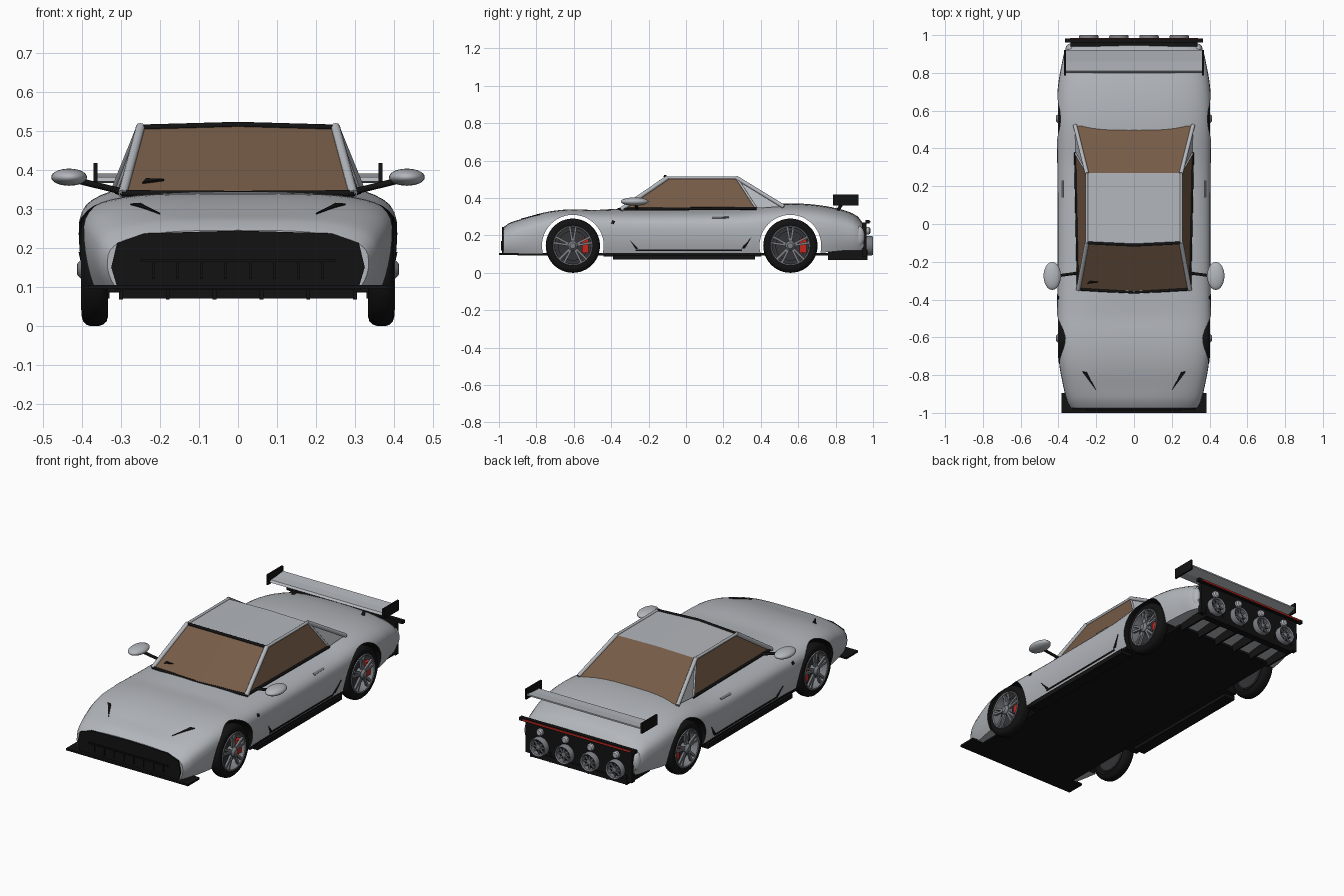
import bpy, bmesh, math
from mathutils import Vector, Matrix

if "Cube" in bpy.data.objects:
    bpy.data.objects.remove(bpy.data.objects["Cube"])


def material(name, r, g, b):
    m = bpy.data.materials.new(name)
    m.diffuse_color = (r, g, b, 1)
    m.use_nodes = True
    m.node_tree.nodes["Principled BSDF"].inputs["Base Color"].default_value = m.diffuse_color
    return m


SILVER = material("silver paint", 0.45, 0.47, 0.50)
BLACK = material("black trim", 0.006, 0.006, 0.006)
GLASS = material("brown glass", 0.18, 0.105, 0.062)
RED = material("red", 0.55, 0.02, 0.015)
RIM = material("rim grey", 0.20, 0.21, 0.23)
DARK = material("dark metal", 0.035, 0.035, 0.04)


def make(name, bm, mats, mirror=False, smooth=None, y=0):
    bmesh.ops.recalc_face_normals(bm, faces=bm.faces)
    me = bpy.data.meshes.new(name)
    bm.to_mesh(me)
    bm.free()
    o = bpy.data.objects.new(name, me)
    bpy.context.collection.objects.link(o)
    for m in mats if isinstance(mats, list) else [mats]:
        me.materials.append(m)
    o.location.y = y
    if mirror:
        o.modifiers.new("mirror", 'MIRROR')
    if smooth:
        shade(o, smooth)
    return o


def shade(o, deg):
    bpy.ops.object.select_all(action='DESELECT')
    o.select_set(True)
    bpy.context.view_layer.objects.active = o
    bpy.ops.object.shade_smooth_by_angle(angle=math.radians(deg))


def add_box(bm, x0, x1, y0, y1, z0, z1, mat=Matrix()):
    c = Vector(((x0 + x1) / 2, (y0 + y1) / 2, (z0 + z1) / 2))
    bmesh.ops.create_cube(bm, size=1, matrix=mat @ Matrix.Translation(c)
                          @ Matrix.Diagonal((x1 - x0, y1 - y0, z1 - z0, 1)))


def box(name, mats, *dims, mirror=False):
    bm = bmesh.new()
    add_box(bm, *dims)
    return make(name, bm, mats, mirror)


def rods(name, mat, pts, r, mirror=False):
    bm = bmesh.new()
    for a, b in zip(pts, pts[1:]):
        a, b = Vector(a), Vector(b)
        d = b - a
        bmesh.ops.create_cone(bm, cap_ends=True, segments=10, radius1=r, radius2=r, depth=d.length + r * 0.6,
                              matrix=Matrix.Translation((a + b) / 2) @ d.to_track_quat('Z', 'Y').to_matrix().to_4x4())
    return make(name, bm, mat, mirror, 40)


def add_lathe(bm, prof, mat, seg=40):
    # revolve (radius, distance) points around the local x axis
    rings = [[bm.verts.new(mat @ Vector((d, r * math.cos(i * math.tau / seg), r * math.sin(i * math.tau / seg))))
              for i in range(seg)] for r, d in prof]
    for a, b in zip(rings, rings[1:]):
        for i in range(seg):
            j = (i + 1) % seg
            bm.faces.new((a[i], a[j], b[j], b[i]))
    bmesh.ops.remove_doubles(bm, verts=[v for g in rings for v in g], dist=1e-5)


def plate(name, mat, pts, mirror=True, thick=0.007):
    bm = bmesh.new()
    bm.faces.new([bm.verts.new(p) for p in pts])
    o = make(name, bm, mat)
    s = o.modifiers.new("thickness", 'SOLIDIFY')
    s.thickness, s.offset = thick, 0
    if mirror:
        o.modifiers.new("mirror", 'MIRROR')
    return o


# Body stations: y, half width, bottom, widest height, top
ST = [(-.975, .335, .10, .16, .245), (-.95, .35, .10, .17, .268), (-.88, .37, .10, .19, .30),
      (-.75, .395, .10, .22, .338), (-.62, .408, .10, .23, .353), (-.45, .408, .10, .23, .347),
      (-.3, .405, .10, .23, .343), (0, .405, .10, .23, .343), (.3, .406, .10, .23, .35),
      (.5, .41, .10, .24, .37), (.62, .41, .105, .24, .37), (.75, .40, .11, .23, .356),
      (.86, .38, .12, .21, .33), (.92, .365, .12, .20, .30), (.95, .345, .12, .18, .26)]


def station(y):
    i = max(k for k in range(len(ST) - 1) if ST[k][0] <= y + 1e-6 or k == 0)
    a, b = ST[i], ST[i + 1]
    p, q = ST[max(i - 1, 0)], ST[min(i + 2, len(ST) - 1)]
    h = b[0] - a[0]
    t = (y - a[0]) / h
    out = []
    for k in range(1, 5):
        m0 = (b[k] - p[k]) / (b[0] - p[0]) * h
        m1 = (q[k] - a[k]) / (q[0] - a[0]) * h
        out.append((2*t**3 - 3*t*t + 1) * a[k] + (t**3 - 2*t*t + t) * m0 + (3*t*t - 2*t**3) * b[k] + (t**3 - t*t) * m1)
    return out


def dip(x, w, y):
    f = min(1, max(0, (-.35 - y) / .15)) * min(1, (y + .975) / .1)
    return .014 * f * (1 - (x / w) ** 2)


def top_at(x, y):
    w, zb, zm, zt = station(y)
    return (x, y, zm + (zt - zm) * (1 - (x / w) ** 3) ** (1 / 3) - dip(x, w, y) + .002)


def side_at(y, z):
    w, zb, zm, zt = station(y)
    x = w * (1 - ((z - zm) / (zt - zm)) ** 3) ** (1 / 3) if z > zm else w * (1 - .06 * ((zm - z) / (zm - zb)) ** 2)
    return (x + .001, y, z)


# Body shell lofted along its length
bm = bmesh.new()
rings = []
N = 64
for s in range(N + 1):
    y = -.975 + 1.925 * s / N
    w, zb, zm, zt = station(y)
    half = [(w * (1 - .06 * t * t), zm - (zm - zb) * t) for t in (1, .75, .5, .25)]
    for i in range(13):
        a = math.pi / 2 * i / 12
        x = w * max(0, math.cos(a)) ** (2 / 3)
        half.append((x, zm + (zt - zm) * math.sin(a) ** (2 / 3) - dip(x, w, y) * math.sin(a)))
    half[-1] = (0, half[-1][1])
    ring = half + [(-x, z) for x, z in reversed(half[:-1])]
    rings.append([bm.verts.new((x, y, z)) for x, z in ring])
for a, b in zip(rings, rings[1:]):
    for i in range(len(a)):
        j = (i + 1) % len(a)
        bm.faces.new((a[i], a[j], b[j], b[i]))
bm.faces.new(rings[0])
bm.faces.new(rings[-1])
body = make("body", bm, [SILVER, BLACK])

# Wheel arches cut through the body with black linings
for y in (-.605, .558):
    bm = bmesh.new()
    add_lathe(bm, [(0, -.6), (.165, -.6), (.165, .6), (0, .6)], Matrix.Translation((0, y, .145)), 48)
    for f in bm.faces:
        f.material_index = 1
    cutter = make("arch cutter", bm, [SILVER, BLACK])
    cutter.hide_render = True
    mod = body.modifiers.new("arch", 'BOOLEAN')
    mod.operation, mod.solver, mod.object = 'DIFFERENCE', 'EXACT', cutter
    bpy.context.view_layer.objects.active = body
    bpy.ops.object.modifier_apply(modifier=mod.name)
    bpy.data.objects.remove(cutter)
shade(body, 35)

# Cabin: glass, roof and rear pillars
FB, FT, RT, RB, GB = (.295, -.345, .34), (.25, -.10, .508), (.25, .27, .508), (.312, .52, .355), (.31, .375, .345)
bm = bmesh.new()
V = {}
for k, p in dict(fb=FB, ft=FT, rt=RT, rb=RB, gb=GB).items():
    V[k] = bm.verts.new(p)
    V[k + "m"] = bm.verts.new((-p[0], p[1], p[2]))
for k, p in dict(fbc=(0, -.362, .338), ftc=(0, -.112, .515), rtc=(0, .27, .513), rbc=(0, .52, .355)).items():
    V[k] = bm.verts.new(p)
for s in ("", "m"):
    for keys, mi in ((("fb", "ft"), ("ftc", "fbc"), 1), (("rt", "rb"), ("rbc", "rtc"), 1), (("ft", "rt"), ("rtc", "ftc"), 0),
                     (("fb", "ft", "rt", "gb"), (), 1), (("gb", "rt", "rb"), (), 0)) and [
            (("fb" + s, "ft" + s, "ftc", "fbc"), 1), (("rt" + s, "rb" + s, "rbc", "rtc"), 1),
            (("ft" + s, "rt" + s, "rtc", "ftc"), 0), (("fb" + s, "ft" + s, "rt" + s, "gb" + s), 1),
            (("gb" + s, "rt" + s, "rb" + s), 0)]:
        bm.faces.new([V[k] for k in keys]).material_index = mi
make("cabin", bm, [SILVER, GLASS])
rods("front_pillar", SILVER, [FB, FT], .012, True)
rods("roof_rail", SILVER, [FT, RT], .008, True)
rods("rear_pillar", SILVER, [RT, RB], .011, True)
rods("window_pillar", SILVER, [RT, GB], .006, True)
rods("window_sill", BLACK, [FB, GB], .008, True)
rods("windscreen_header", BLACK, [FT, (0, -.112, .515)], .008, True)
rods("windscreen_cowl", BLACK, [FB, (0, -.362, .338)], .008, True)
plate("wiper", BLACK, [(-.245, -.315, .366), (-.19, -.308, .374), (-.235, -.303, .376)], False)

# Door mirrors
rods("mirror_arm", BLACK, [(.30, -.26, .345), (.41, -.275, .372)], .008, True)
bm = bmesh.new()
bmesh.ops.create_uvsphere(bm, u_segments=24, v_segments=14, radius=1,
                          matrix=Matrix.Translation((.433, -.275, .381)) @ Matrix.Diagonal((.046, .074, .022, 1)))
make("door_mirror", bm, SILVER, True, 60)

# Nose mask, grille ribs and splitter
plate("nose_mask", BLACK, [(-.31, -.978, .10), (-.325, -.978, .15), (-.31, -.978, .212), (-.24, -.978, .237), (0, -.978, .244),
                           (.24, -.978, .237), (.31, -.978, .212), (.325, -.978, .15), (.31, -.978, .10)], False, .009)
bm = bmesh.new()
for i in range(8):
    x = -.217 + i * .062
    add_box(bm, x - .003, x + .003, -.988, -.975, .12, .165)
add_box(bm, -.25, .25, -.99, -.975, .165, .171)
make("grille_ribs", bm, BLACK)
box("splitter", BLACK, -.385, .385, -1, -.895, .094, .105)

# Underbody, skirts and rear diffuser
box("floor", BLACK, -.315, .315, -.90, .76, .092, .105)
box("side_floor", BLACK, .30, .385, -.44, .40, .088, .105, mirror=True)
box("side_skirt", BLACK, .33, .398, -.39, .37, .07, .096, mirror=True)
bm = bmesh.new()
for i in range(6):
    x = -.30 + i * .12
    add_box(bm, x - .005, x + .005, .76, .97, .068, .125)
add_box(bm, -.305, .305, .93, .97, .07, .10)
make("diffuser", bm, BLACK)

# Hood slits and door details
plate("hood_slit", BLACK, [top_at(.275, -.78), top_at(.25, -.785), top_at(.20, -.88)])
plate("door_slit_front", BLACK, [side_at(-.30, .175), side_at(-.255, .13), side_at(-.27, .128)])
plate("door_slit_rear", BLACK, [side_at(.35, .19), side_at(.295, .13), side_at(.315, .13)])
plate("sill_line", BLACK, [side_at(-.27, .118), side_at(.30, .118), side_at(.30, .125), side_at(-.27, .125)])
plate("door_handle", RIM, [side_at(.14, .29), side_at(.23, .293), side_at(.23, .300), side_at(.14, .299)])
plate("side_marker", BLACK, [side_at(-.40, .265), side_at(-.385, .262), side_at(-.38, .275), side_at(-.395, .28)])

# Wheels: tyre, rim, spokes, brake disc and caliper
for name, y in (("front", -.605), ("rear", .558)):
    M = Matrix.Translation((0, 0, .145))
    parts = [("tyre", BLACK, [(.105, .34), (.12, .333), (.134, .337), (.142, .346), (.145, .356), (.145, .380),
                              (.142, .389), (.134, .397), (.12, .401), (.105, .397)]),
             ("rim", RIM, [(.108, .396), (.104, .402), (.098, .400), (.096, .385), (.096, .34)]),
             ("brake_disc", DARK, [(0, .345), (.096, .345), (.096, .35), (.08, .35), (.08, .362), (0, .362)]),
             ("hub", RIM, [(.026, .37), (.026, .400), (.015, .412), (0, .413)])]
    for part, mat, prof in parts:
        bm = bmesh.new()
        add_lathe(bm, prof, M, 48)
        make(f"{name}_{part}", bm, mat, True, 35, y)
    bm = bmesh.new()
    for i in range(5):
        for d in (-.16, .16):
            R = M @ Matrix.Rotation(i * math.tau / 5 + d, 4, 'X')
            add_box(bm, .386, .398, -.006, .006, .015, .099, R)
    make(f"{name}_spokes", bm, RIM, True, None, y)
    bm = bmesh.new()
    add_box(bm, .364, .385, .05, .085, .105, .185)
    make(f"{name}_caliper", bm, RED, True, None, y)

# Tail panel with red strip and corner pods
box("tail_panel", BLACK, -.335, .335, .94, .966, .085, .268)
box("tail_ledge", BLACK, -.365, .365, .96, .982, .264, .282)
box("tail_strip", RED, -.34, .34, .98, .986, .269, .278)
bm = bmesh.new()
bmesh.ops.create_uvsphere(bm, u_segments=20, v_segments=12, radius=1,
                          matrix=Matrix.Translation((.338, .925, .195)) @ Matrix.Diagonal((.025, .03, .055, 1)))
make("corner_pod", bm, SILVER, True, 60)

# Four round fan lamps with knobs above them
lamps, knobs = bmesh.new(), bmesh.new()
for x in (-.24, -.08, .08, .24):
    M = Matrix.Translation((x, 0, .145)) @ Matrix.Rotation(math.pi / 2, 4, 'Z')
    add_lathe(lamps, [(.052, .96), (.052, .992), (.048, 1), (.041, .995), (.040, .97)], M, 28)
    add_lathe(lamps, [(.013, .965), (.013, .99), (0, .993)], M, 16)
    for i in range(8):
        add_box(lamps, .978, .986, -.004, .004, .01, .042, M @ Matrix.Rotation(i * math.tau / 8, 4, 'X'))
    K = Matrix.Translation((x, 0, .225)) @ Matrix.Rotation(math.pi / 2, 4, 'Z')
    add_lathe(knobs, [(.02, .96), (.02, .978), (.014, .985), (0, .986)], K, 20)
make("fan_lamps", lamps, RIM, False, 35)
make("tail_knobs", knobs, SILVER, False, 35)

# Rear wing
bm = bmesh.new()
prof = [(.80, .370), (.86, .366), (.92, .382), (.92, .390), (.86, .383), (.81, .381)]
ends = [[bm.verts.new((x, y, z)) for y, z in prof] for x in (-.36, .36)]
for i in range(6):
    j = (i + 1) % 6
    bm.faces.new((ends[0][i], ends[0][j], ends[1][j], ends[1][i]))
for e in ends:
    bm.faces.new(e)
make("wing", bm, SILVER)
box("wing_endplate", BLACK, .36, .37, .785, .922, .36, .418, mirror=True)
rods("wing_support", BLACK, [(.22, .81, .33), (.22, .835, .372)], .009, True)
